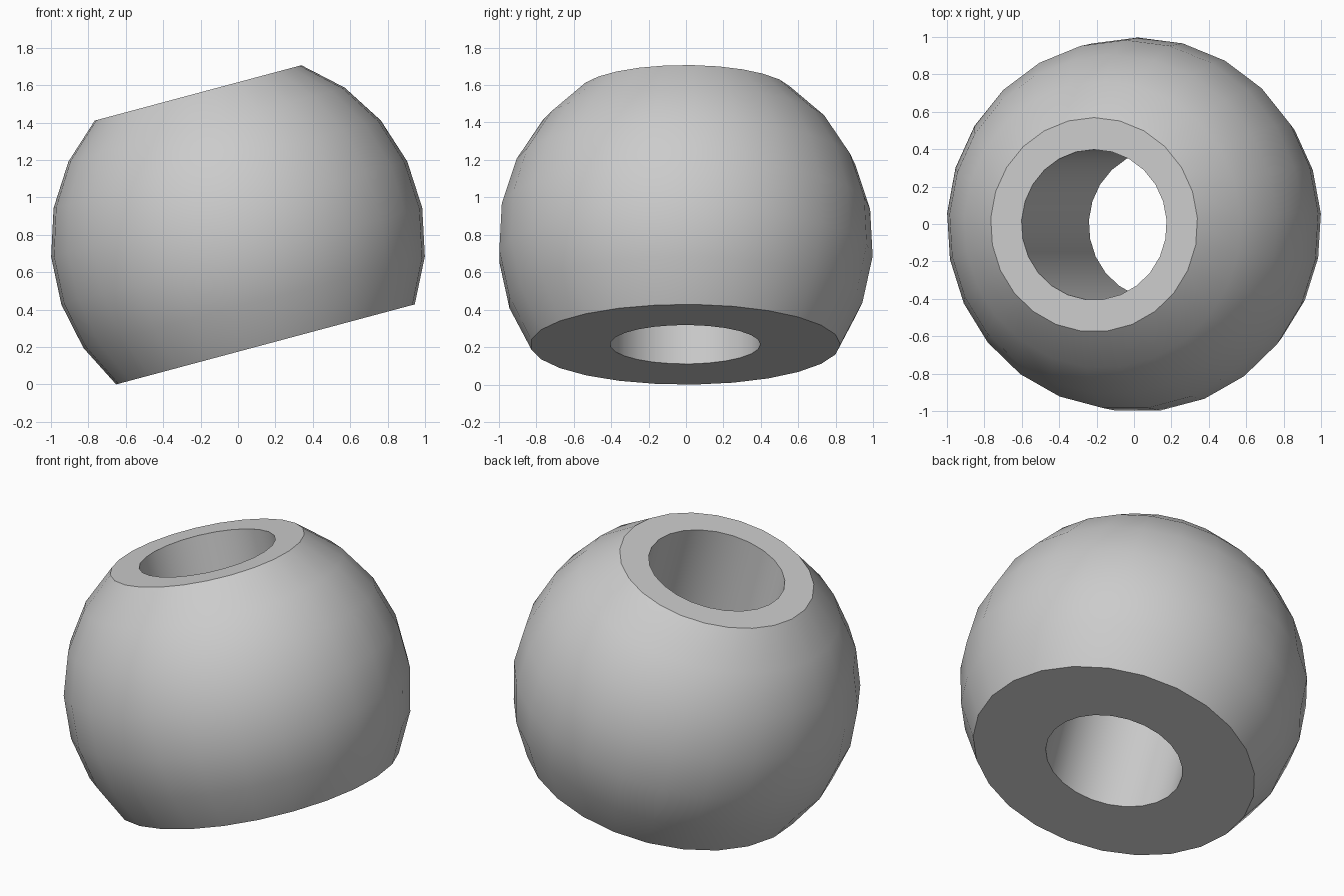
import bpy, bmesh
from math import sin, cos, pi, radians
from mathutils import Matrix, Vector

cube = bpy.data.objects.get("Cube")
if cube:
    bpy.data.objects.remove(cube, do_unlink=True)

SEGMENTS = 25
RADIUS, BORE = 1.004, 0.402
LOW, HIGH, STEPS = radians(-34.4), radians(55.2), 6

# One neutral finish for the whole part
grey = bpy.data.materials.new("neutral grey")
grey.use_nodes = True
colour = (0.6, 0.6, 0.6, 1)
grey.diffuse_color = colour
grey.node_tree.nodes["Principled BSDF"].inputs["Base Color"].default_value = colour

# Cross-section: truncated ball arc, closed by the bore wall
lats = [LOW + (HIGH - LOW) * i / STEPS for i in range(STEPS + 1)]
section = [Vector((0, RADIUS * cos(a), RADIUS * sin(a))) for a in lats]
section += [Vector((0, BORE, section[-1].z)), Vector((0, BORE, section[0].z))]

# Spin the section around the ball's axis
bm = bmesh.new()
verts = [bm.verts.new(p) for p in section]
edges = [bm.edges.new((v, verts[(i + 1) % len(verts)])) for i, v in enumerate(verts)]
bmesh.ops.spin(bm, geom=verts + edges, cent=(0, 0, 0), axis=(0, 0, 1),
               angle=2 * pi, steps=SEGMENTS)
bmesh.ops.remove_doubles(bm, verts=bm.verts, dist=0.0005)
bmesh.ops.recalc_face_normals(bm, faces=bm.faces)

# Lean the axis, centre the part and rest it on the ground
bmesh.ops.rotate(bm, verts=bm.verts, cent=(0, 0, 0),
                 matrix=Matrix.Rotation(radians(-15), 3, 'Y'))
xs, ys, zs = ([v.co[k] for v in bm.verts] for k in range(3))
shift = Vector((-(min(xs) + max(xs)) / 2, -(min(ys) + max(ys)) / 2, -min(zs)))
bmesh.ops.translate(bm, verts=bm.verts, vec=shift)

mesh = bpy.data.meshes.new("bored_ball")
bm.to_mesh(mesh)
bm.free()
mesh.materials.append(grey)
ball = bpy.data.objects.new("bored_ball", mesh)
bpy.context.collection.objects.link(ball)

# Smooth ball and bore, crisp rims
bpy.ops.object.select_all(action='DESELECT')
ball.select_set(True)
bpy.context.view_layer.objects.active = ball
bpy.ops.object.shade_smooth_by_angle(angle=radians(30))
